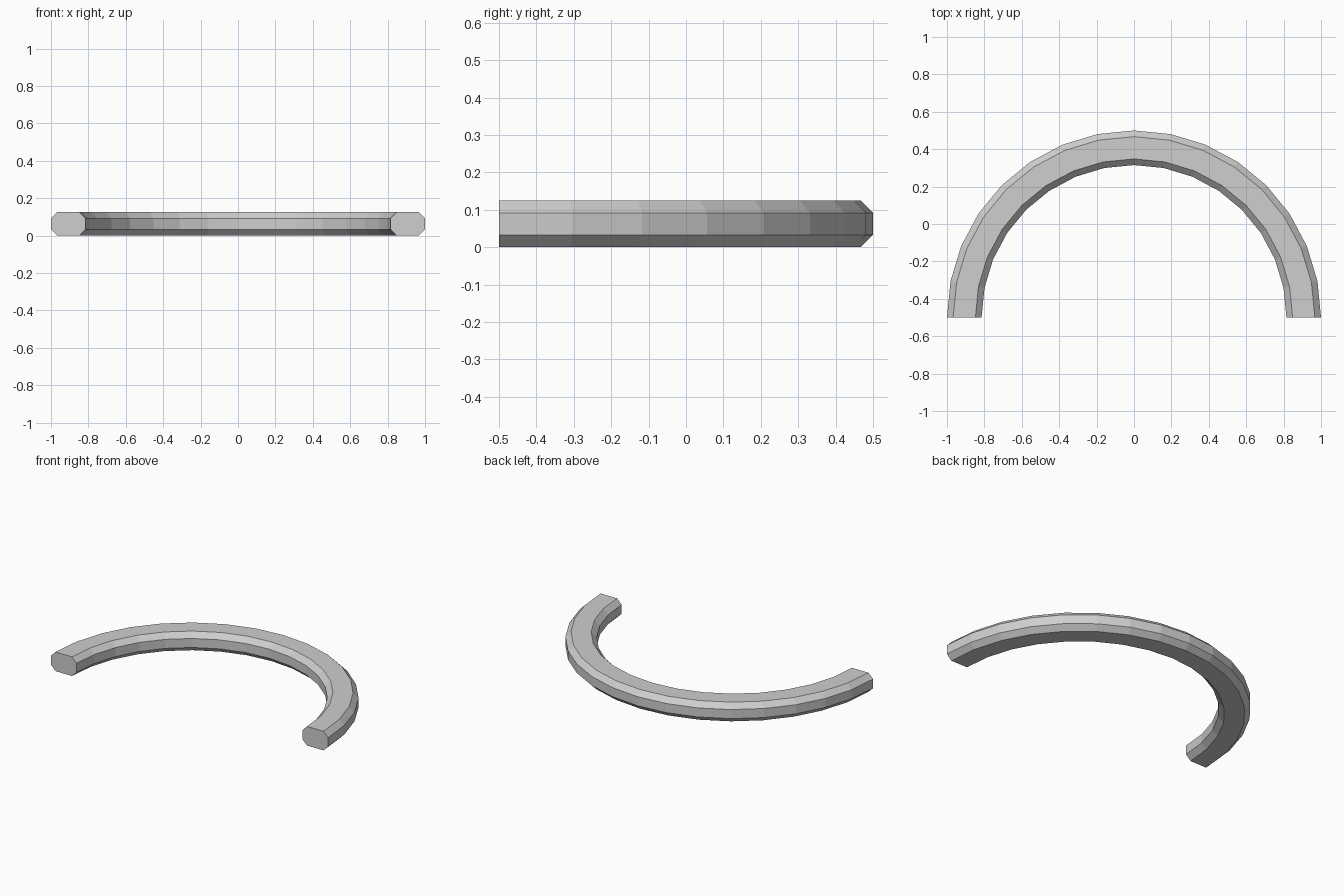
import bpy
import bmesh
import math
from mathutils import Matrix

cube = bpy.data.objects.get("Cube")
if cube:
    bpy.data.objects.remove(cube, do_unlink=True)

OUTER, INNER = 1.0, 0.815
HEIGHT, CHAMFER = 0.125, 0.033
SEGMENTS = 16
CENTRE_Y = -0.5

# Plain grey material
grey = bpy.data.materials.new("light grey")
grey.use_nodes = True
colour = (0.62, 0.62, 0.62, 1)
grey.diffuse_color = colour
grey.node_tree.nodes["Principled BSDF"].inputs["Base Color"].default_value = colour

# Chamfered rectangular cross-section: (radius, height)
c = CHAMFER
profile = [
    (OUTER - c, 0), (OUTER, c), (OUTER, HEIGHT - c), (OUTER - c, HEIGHT),
    (INNER + c, HEIGHT), (INNER, HEIGHT - c), (INNER, c), (INNER + c, 0),
]

# Sweep the cross-section through half a turn
bm = bmesh.new()
rings = []
for i in range(SEGMENTS + 1):
    turn = Matrix.Translation((0, CENTRE_Y, 0)) @ Matrix.Rotation(math.pi * i / SEGMENTS, 4, "Z")
    ring = [bm.verts.new((r, 0, z)) for r, z in profile]
    bmesh.ops.transform(bm, matrix=turn, verts=ring)
    rings.append(ring)

for a, b in zip(rings, rings[1:]):
    for j in range(len(profile)):
        k = (j + 1) % len(profile)
        bm.faces.new((a[j], a[k], b[k], b[j]))

# Flat end caps
bm.faces.new(rings[0])
bm.faces.new(rings[-1])
bmesh.ops.recalc_face_normals(bm, faces=bm.faces)

mesh = bpy.data.meshes.new("half_ring")
bm.to_mesh(mesh)
bm.free()
mesh.materials.append(grey)
half_ring = bpy.data.objects.new("half_ring", mesh)
bpy.context.collection.objects.link(half_ring)
